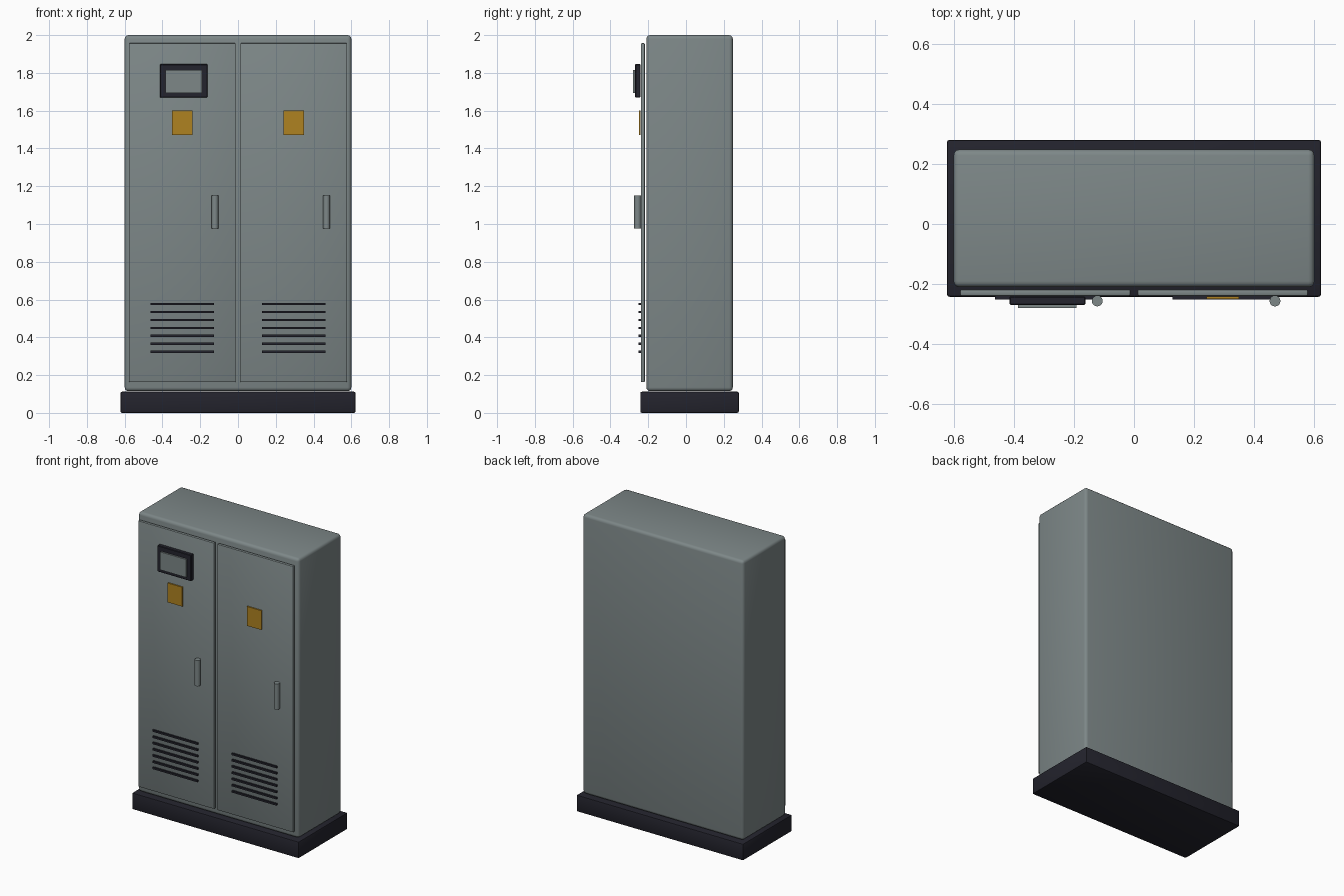
import bpy, math

if "Cube" in bpy.data.objects:
    bpy.data.objects.remove(bpy.data.objects["Cube"])


def material(name, rgb):
    m = bpy.data.materials.new(name)
    m.diffuse_color = (*rgb, 1.0)
    m.use_nodes = True
    m.node_tree.nodes["Principled BSDF"].inputs["Base Color"].default_value = m.diffuse_color
    return m


GREY = material("cabinet grey", (0.205, 0.243, 0.245))
DARK = material("dark plastic", (0.017, 0.017, 0.026))
AMBER = material("amber label", (0.43, 0.225, 0.015))


def box(name, x, y, z, mat, bevel=0.0, segments=3):
    """Box from (min, max) ranges, with optional rounded edges."""
    bpy.ops.mesh.primitive_cube_add(size=1, location=[(a + b) / 2 for a, b in (x, y, z)])
    o = bpy.context.object
    o.name = name
    o.scale = [b - a for a, b in (x, y, z)]
    bpy.ops.object.transform_apply(location=False, rotation=False, scale=True)
    o.data.materials.append(mat)
    if bevel:
        mod = o.modifiers.new("round", 'BEVEL')
        mod.width, mod.segments = bevel, segments
        bpy.ops.object.modifier_apply(modifier="round")
        bpy.ops.object.shade_smooth_by_angle(angle=math.radians(35))
    return o


# Plinth and main housing
box("plinth", (-0.622, 0.622), (-0.242, 0.28), (0, 0.112), DARK, 0.008, 2)
box("housing", (-0.6, 0.6), (-0.21, 0.248), (0.115, 2.0), GREY, 0.02, 3)

for side, s, handle_x in (("left", -1, -0.122), ("right", 1, 0.469)):
    c = 0.295 * s
    # Door panel
    box(side + "_door", (c - 0.283, c + 0.283), (-0.239, -0.218), (0.163, 1.957), GREY, 0.005, 2)
    # Warning plate
    box(side + "_label", (c - 0.054, c + 0.054), (-0.25, -0.241), (1.472, 1.602), AMBER)
    # Round bar handle
    bpy.ops.mesh.primitive_cylinder_add(vertices=20, radius=0.018, depth=0.174,
                                        location=(handle_x, -0.256, 1.064))
    handle = bpy.context.object
    handle.name = side + "_handle"
    handle.data.materials.append(GREY)
    bpy.ops.object.shade_smooth_by_angle(angle=math.radians(35))
    # Ventilation slats
    for i in range(7):
        z = 0.324 + 0.042 * i
        box(f"{side}_vent_slat_{i + 1}", (c - 0.167, c + 0.167), (-0.251, -0.237),
            (z - 0.006, z + 0.006), DARK)

# Control display on the left door
box("display_frame", (-0.414, -0.162), (-0.269, -0.241), (1.67, 1.846), DARK, 0.003, 1)
box("display_screen", (-0.385, -0.191), (-0.28, -0.266), (1.693, 1.814), GREY)
